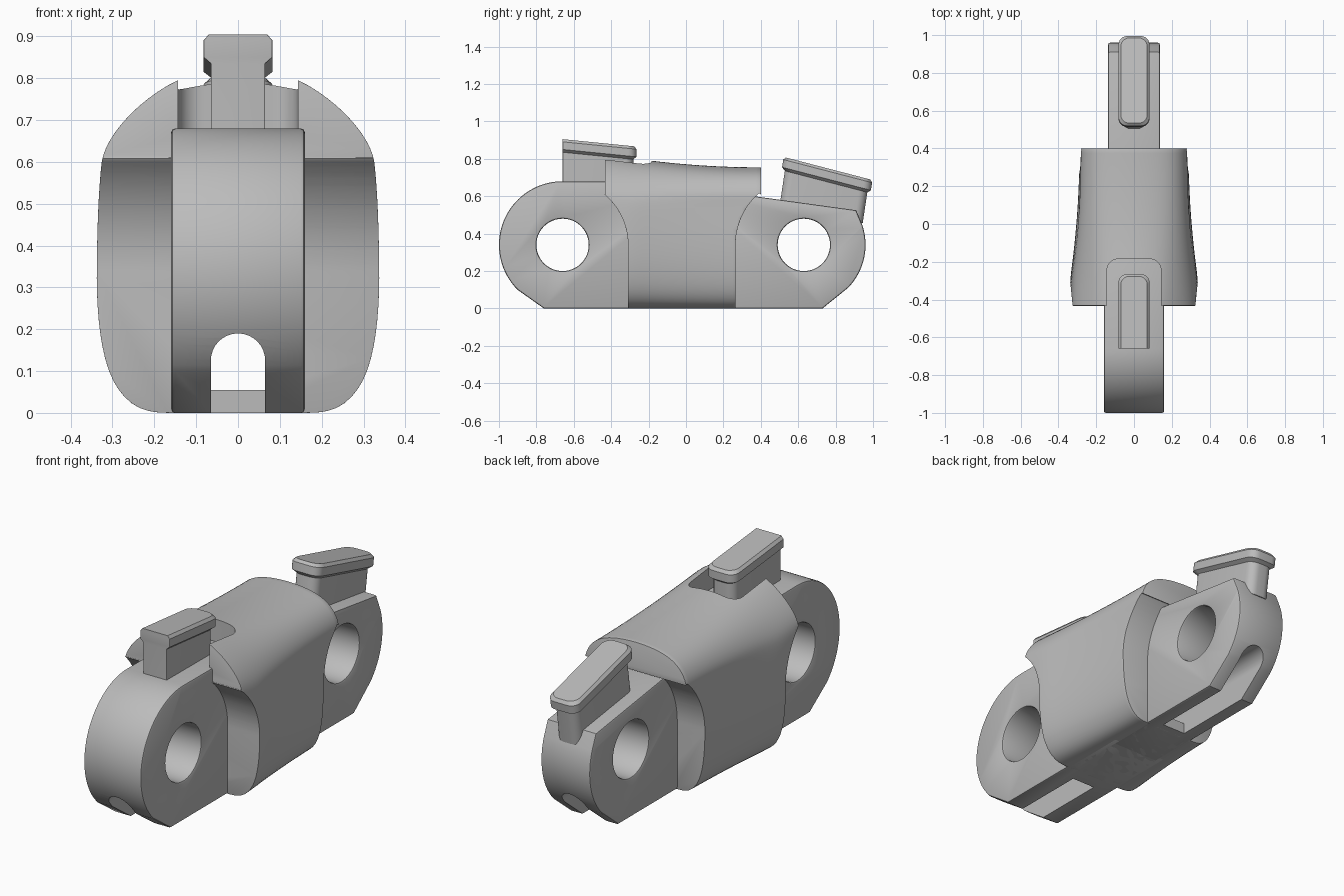
import bpy, bmesh
from math import sin, cos, radians, pi
from mathutils import Matrix

if "Cube" in bpy.data.objects:
    bpy.data.objects.remove(bpy.data.objects["Cube"])

grey = bpy.data.materials.new("plain_grey")
grey.use_nodes = True
TONE = (0.5, 0.5, 0.5, 1)
grey.diffuse_color = TONE
grey.node_tree.nodes["Principled BSDF"].inputs["Base Color"].default_value = TONE


def loft(name, rings):
    """Closed solid through rings with equal point counts."""
    bm = bmesh.new()
    vs = [[bm.verts.new(p) for p in r] for r in rings]
    n = len(vs[0])
    for a, b in zip(vs, vs[1:]):
        for i in range(n):
            bm.faces.new((a[i], a[(i + 1) % n], b[(i + 1) % n], b[i]))
    bm.faces.new(vs[0])
    bm.faces.new(vs[-1])
    bmesh.ops.recalc_face_normals(bm, faces=bm.faces)
    me = bpy.data.meshes.new(name)
    bm.to_mesh(me)
    bm.free()
    ob = bpy.data.objects.new(name, me)
    me.materials.append(grey)
    bpy.context.collection.objects.link(ob)
    return ob


def across_x(name, prof, w):
    return loft(name, [[(x, y, z) for y, z in prof] for x in (-w, w)])


def arc(cy, cz, r, a0, a1, n=24):
    angs = [radians(a0 + (a1 - a0) * i / n) for i in range(n + 1)]
    return [(cy + r * cos(a), cz + r * sin(a)) for a in angs]


def activate(ob):
    bpy.ops.object.select_all(action='DESELECT')
    ob.select_set(True)
    bpy.context.view_layer.objects.active = ob


def apply(ob, kind, **settings):
    m = ob.modifiers.new(kind, kind)
    for k, v in settings.items():
        setattr(m, k, v)
    activate(ob)
    bpy.ops.object.modifier_apply(modifier=m.name)


def cut(ob, cutter, op='DIFFERENCE'):
    apply(ob, 'BOOLEAN', operation=op, object=cutter, solver='EXACT')


def smooth(ob, angle=35):
    activate(ob)
    bpy.ops.object.shade_smooth_by_angle(angle=radians(angle))


FRONT, REAR, AXIS = -0.66, 0.63, 0.34

# Cutters: pin holes, keyhole tunnel, open-bottomed grooves
pins = [across_x("pin_cutter", arc(y, AXIS, 0.14, 0, 352.5, 47), 0.5) for y in (FRONT, REAR)]


def channel(name, y0, y1, z0):
    prof = [(-0.065, z0)] + arc(0, 0.125, 0.065, 180, 0, 16) + [(0.065, z0)]
    return loft(name, [[(x, y, z) for x, z in prof] for y in (y0, y1)])


channels = [channel("tunnel_cutter", -1.2, 1.2, 0.055),
            channel("front_groove_cutter", -1.2, -0.38, -0.1),
            channel("rear_groove_cutter", 0.3, 1.2, -0.1)]

# Lugs: plates with rounded ends
front_prof = [(0.05, 0), (0.05, 0.675)] + arc(FRONT, AXIS, 0.34, 90, 225, 40) + [(-0.76, 0)]
rear_prof = ([(0, 0), (0.73, 0)] + arc(REAR, AXIS, 0.33, -44, 20, 20)
             + [(0.91, 0.525), (0, 0.65)])
for name, prof, w, pin in (("front_lug", front_prof, 0.16, pins[0]),
                           ("rear_lug", rear_prof, 0.137, pins[1])):
    lug = across_x(name, prof, w)
    cut(lug, pin)
    apply(lug, 'BEVEL', width=0.01, segments=2, limit_method='ANGLE', angle_limit=radians(60))
    for c in channels:
        cut(lug, c)
    smooth(lug)

# Body: smooth flared shell along y
LOWER = ((0.45, 0), (0.7, 0.0), (0.9, 0.07), (0.98, 0.19), (1, 0.32), (0.985, 0.46), (0.965, 0.57))
CROWN_F = ((0.325, 0.63), (0.265, 0.715), (0.165, 0.792), (0.08, 0.82))
CROWN_R = ((0.284, 0.62), (0.25, 0.685), (0.19, 0.728), (0.1, 0.75))


def body_ring(y):
    t = min((y + 0.43) / 0.83, 1)
    f = (1 - t) ** 2
    w = min(0.29 + 0.072 * f, 0.342)
    g = min(f, 1.1)
    half = [(w * a, z) for a, z in LOWER]
    half += [(r[0] + (q[0] - r[0]) * g, r[1] + (q[1] - r[1]) * g)
             for q, r in zip(CROWN_F, CROWN_R)]
    top = [(0, 0.756 + 0.072 * g)]
    pts = [(0, 0)] + half + top + [(-x, z) for x, z in reversed(half)]
    return [(x, y, z) for x, z in pts]


body = loft("body", [body_ring(-0.6 + 0.1 * i) for i in range(13)])
apply(body, 'SUBSURF', levels=2)
side = ([(-0.31, -0.1), (0.265, -0.1)] + arc(REAR, AXIS, 0.365, 180, 131)
        + [(0.4, 0.61), (0.4, 1), (-0.432, 1), (-0.432, 0.61)]
        + arc(FRONT, AXIS, 0.35, 50, 0))
trim = across_x("trim_cutter", side, 0.6)
cut(body, trim, 'INTERSECT')
apply(body, 'BEVEL', width=0.012, segments=2, limit_method='ANGLE', angle_limit=radians(50))

# Notch in the body for the front key
r, w = 0.06, 0.143
notch = ([(w, -0.6)] + [(w - r + x, y) for x, y in arc(0, -0.185 - r, r, 0, 90, 8)]
         + [(-w + r + x, y) for x, y in arc(0, -0.185 - r, r, 90, 180, 8)] + [(-w, -0.6)])
notch_cutter = loft("notch_cutter", [[(x, y, z) for x, y in notch] for z in (0.66, 1)])
cut(body, notch_cutter)
for c in channels:
    cut(body, c)
smooth(body)


# Keys: stem with a flared, chamfered cap, leaning with the slope below
def key_outline(y0, y1, w, z, square_front):
    def corner(cy, sx, a0, rad):
        return [(sx * (w - rad) + rad * cos(radians(a0 + 15 * i)),
                 cy + rad * sin(radians(a0 + 15 * i)), z) for i in range(7)]
    rad = 0.045
    fr = 0.003 if square_front else rad
    return (corner(y1 - rad, 1, 0, rad) + corner(y1 - rad, -1, 90, rad)
            + corner(y0 + fr, -1, 180, fr) + corner(y0 + fr, 1, 270, fr))


def key(name, origin, length, lean, slope, square_front, depth):
    rings = []
    for z, grow in ((-depth, 0), (-0.07, 0), (-0.055, 0.017), (-0.014, 0.017), (0, 0.005)):
        y0 = 0 if square_front else 0.017 - grow
        rings.append(key_outline(y0, length - 0.017 + grow, 0.065 + grow, z, square_front))
    ob = loft(name, rings)
    m = Matrix.Identity(4)
    m[1][2], m[2][1] = lean, slope
    m[1][3], m[2][3] = origin
    ob.data.transform(m)
    smooth(ob, 25)


key("front_key", (FRONT, 0.905), 0.395, 0, -0.1, True, 0.25)
key("rear_key", (0.522, 0.81), 0.475, 0.15, -0.26, False, 0.235)

for c in pins + channels + [trim, notch_cutter]:
    bpy.data.objects.remove(c)
